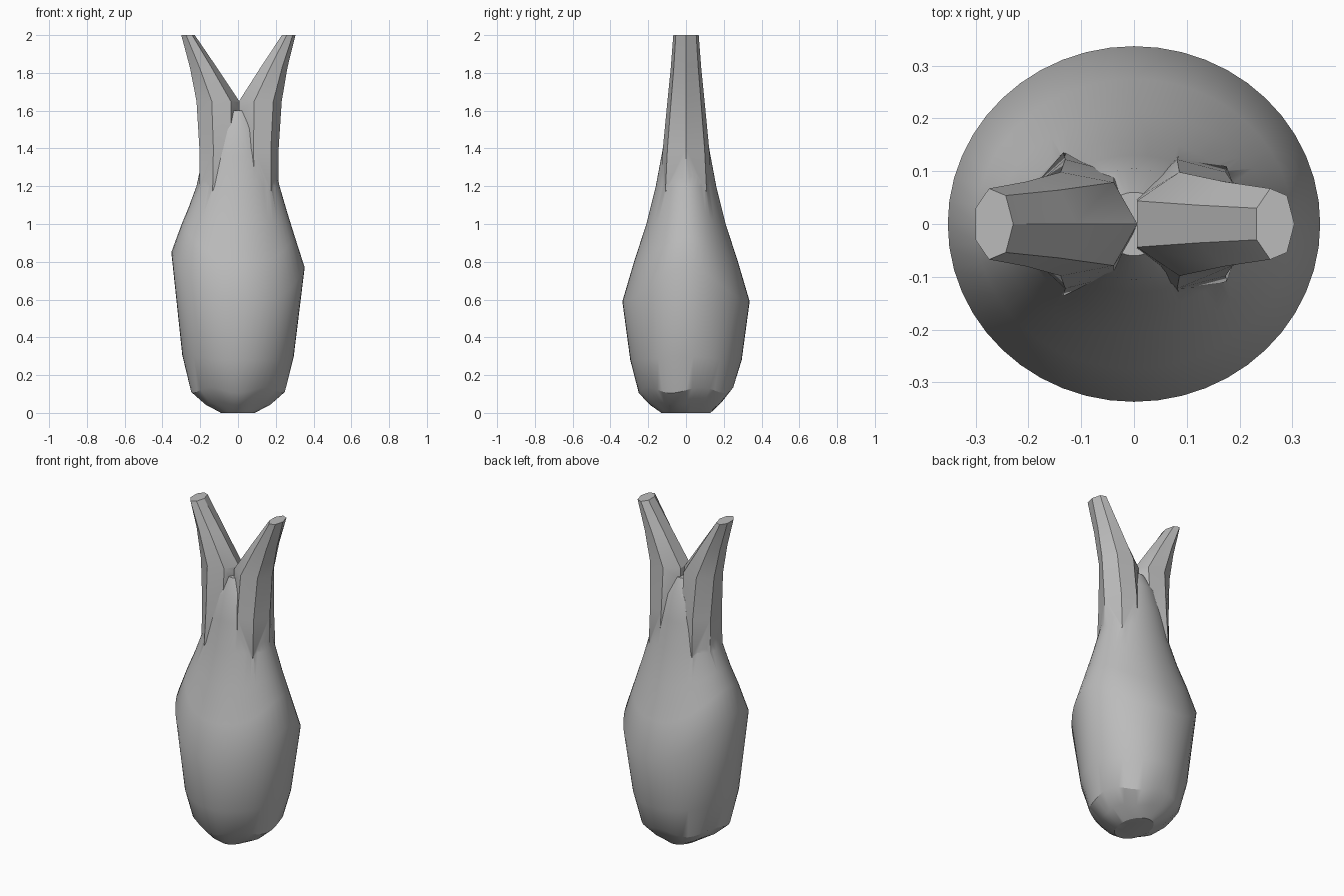
import bpy, bmesh
from math import sin, cos, pi, radians

default = bpy.data.objects.get("Cube")
if default:
    bpy.data.objects.remove(default, do_unlink=True)

grey = bpy.data.materials.new("plain grey")
grey.use_nodes = True
colour = (0.5, 0.5, 0.5, 1)
grey.diffuse_color = colour
grey.node_tree.nodes["Principled BSDF"].inputs["Base Color"].default_value = colour


def loft(name, rings):
    """Skin a stack of equal-length rings and cap both ends."""
    bm = bmesh.new()
    loops = [[bm.verts.new(p) for p in ring] for ring in rings]
    n = len(loops[0])
    for low, high in zip(loops, loops[1:]):
        for i in range(n):
            j = (i + 1) % n
            bm.faces.new((low[i], low[j], high[j], high[i]))
    bm.faces.new(loops[0][::-1])
    bm.faces.new(loops[-1])
    bmesh.ops.recalc_face_normals(bm, faces=bm.faces)
    mesh = bpy.data.meshes.new(name)
    bm.to_mesh(mesh)
    bm.free()
    mesh.materials.append(grey)
    obj = bpy.data.objects.new(name, mesh)
    bpy.context.collection.objects.link(obj)
    return obj


def lift(a):
    """The widest line of the crown climbs towards both sides."""
    c = cos(a)
    return 0.18 * c ** 4 if c > 0 else 0.26 * c ** 2


# Crown and neck: height, half width, half depth, share of lift, ripple
PROFILE = [
    (0.00, 0.09, 0.13, 0, 0),
    (0.05, 0.175, 0.19, 0, 0.008),
    (0.12, 0.25, 0.25, 0, 0.015),
    (0.28, 0.295, 0.295, 0.1, 0),
    (0.59, 0.353, 0.337, 1, 0),
    (0.80, 0.30, 0.275, 0.75, 0),
    (1.00, 0.26, 0.21, 0.35, 0),
    (1.20, 0.22, 0.16, 0, 0),
    (1.36, 0.185, 0.13, 0, 0),
    (1.50, 0.13, 0.105, 0, 0),
    (1.60, 0.06, 0.06, 0, 0),
]
SIDES = 48
angles = [2 * pi * i / SIDES for i in range(SIDES)]
crown = loft("tooth", [
    [(rx * cos(a), ry * sin(a), z + share * lift(a) + ripple * sin(5 * a))
     for a in angles]
    for z, rx, ry, share, ripple in PROFILE])

# Two seven-sided roots: height, inner x, outer x, half depth
ROOT = [
    (1.00, 0.03, 0.17, 0.09),
    (1.18, 0.01, 0.212, 0.135),
    (1.40, 0.00, 0.212, 0.122),
    (1.65, -0.003, 0.228, 0.098),
    (1.83, 0.115, 0.26, 0.08),
    (2.00, 0.23, 0.303, 0.067),
]


def root(name, side):
    rings = []
    for z, inner, outer, depth in ROOT:
        mid, half = side * (inner + outer) / 2, (outer - inner) / 2
        rings.append([(mid + half * cos(2 * pi * k / 7) * 1.03,
                       depth * sin(2 * pi * k / 7) * 1.03, z) for k in range(7)])
    return loft(name, rings)


# Fuse the roots into the crown
bpy.context.view_layer.objects.active = crown
for name, side in (("left_root", 1), ("right_root", -1)):
    part = root(name, side)
    union = crown.modifiers.new(name, "BOOLEAN")
    union.operation = "UNION"
    union.solver = "EXACT"
    union.object = part
    bpy.ops.object.modifier_apply(modifier=union.name)
    bpy.data.objects.remove(part, do_unlink=True)

bpy.ops.object.select_all(action="DESELECT")
crown.select_set(True)
bpy.ops.object.shade_smooth_by_angle(angle=radians(30))
